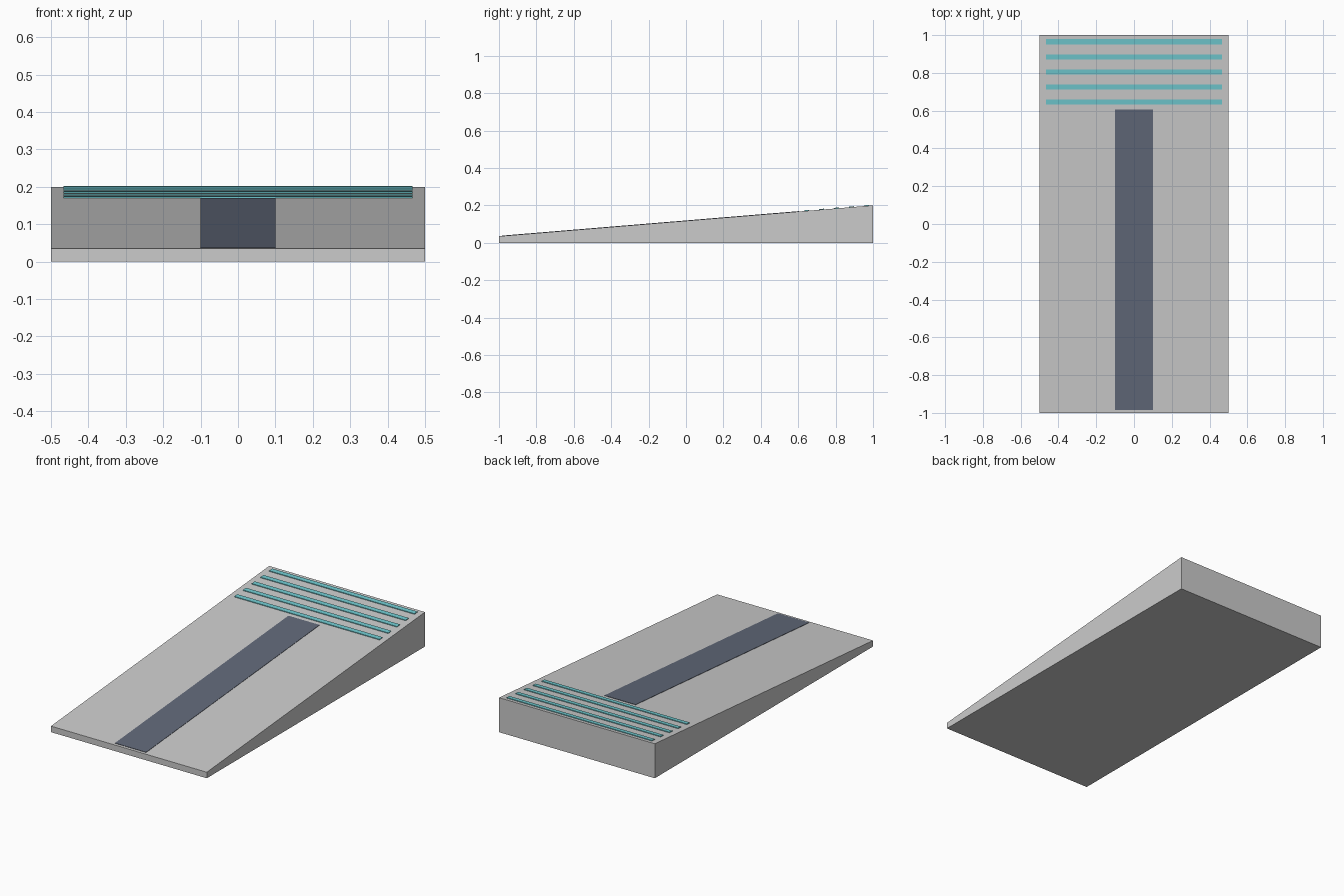
import bpy, bmesh

if "Cube" in bpy.data.objects:
    bpy.data.objects.remove(bpy.data.objects["Cube"])

LOW, HIGH = 0.035, 0.2          # ramp heights at the front and back


def slope_z(y):
    return LOW + (HIGH - LOW) * (y + 1) / 2


def material(name, color):
    m = bpy.data.materials.new(name)
    m.diffuse_color = color
    m.use_nodes = True
    m.node_tree.nodes["Principled BSDF"].inputs["Base Color"].default_value = m.diffuse_color
    return m


def extruded(name, profile, half_width, mat=None):
    """Extrude a (y, z) side profile across x."""
    bm = bmesh.new()
    face = bm.faces.new([bm.verts.new((-half_width, y, z)) for y, z in profile])
    ext = bmesh.ops.extrude_face_region(bm, geom=[face])
    verts = [v for v in ext["geom"] if isinstance(v, bmesh.types.BMVert)]
    bmesh.ops.translate(bm, verts=verts, vec=(2 * half_width, 0, 0))
    bmesh.ops.recalc_face_normals(bm, faces=bm.faces)
    me = bpy.data.meshes.new(name)
    bm.to_mesh(me)
    bm.free()
    ob = bpy.data.objects.new(name, me)
    bpy.context.collection.objects.link(ob)
    if mat:
        me.materials.append(mat)
    return ob


def slab(name, y0, y1, half_width, rise, mat):
    """Thin plate lying on the slope, slightly sunk into it."""
    profile = [(y, slope_z(y) + d) for y, d in
               ((y0, -0.003), (y1, -0.003), (y1, rise), (y0, rise))]
    return extruded(name, profile, half_width, mat)


dark = material("dark_slate", (0.12, 0.14, 0.19, 1))
teal = material("teal", (0.16, 0.58, 0.62, 1))

# Wedge body
extruded("ramp_body", [(-1, 0), (1, 0), (1, HIGH), (-1, LOW)], 0.5)

# Dark centre strip
slab("centre_strip", -0.985, 0.605, 0.1, 0.002, dark)

# Grip bars across the high end
for i in range(5):
    y = 0.645 + 0.08 * i
    slab(f"grip_bar_{i + 1}", y - 0.0135, y + 0.0135, 0.466, 0.004, teal)
